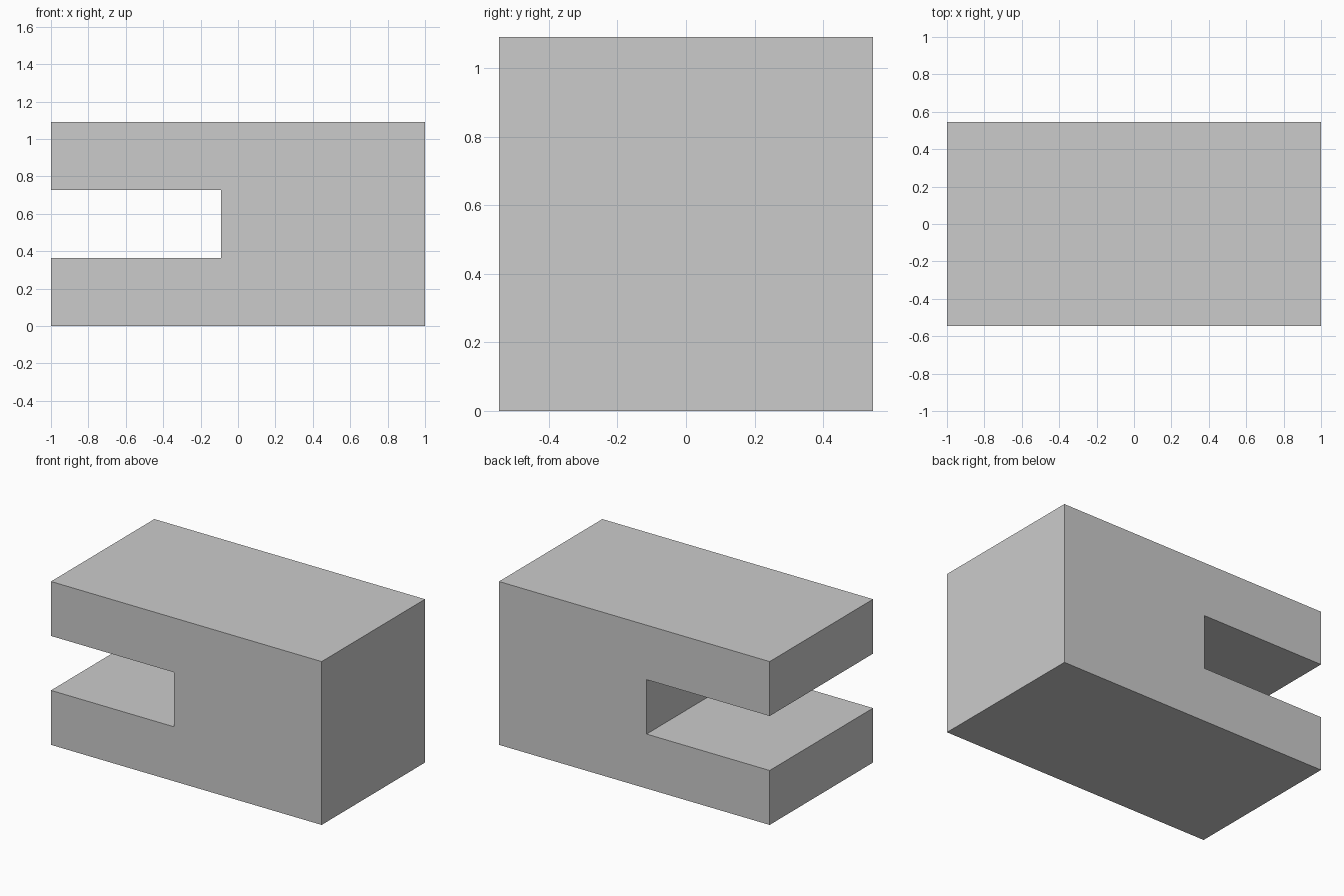
import bpy
import bmesh

if "Cube" in bpy.data.objects:
    bpy.data.objects.remove(bpy.data.objects["Cube"])

U = 1 / 11          # the block is 22 x 12 x 12 units
HALF_DEPTH = 6 * U

# Side profile (x, z): block with a slot open to the left
profile = [(-11, 0), (11, 0), (11, 12), (-11, 12),
           (-11, 8), (-1, 8), (-1, 4), (-11, 4)]

bm = bmesh.new()
verts = [bm.verts.new((x * U, -HALF_DEPTH, z * U)) for x, z in profile]
face = bm.faces.new(verts)

# Extrude the profile through the full depth
result = bmesh.ops.extrude_face_region(bm, geom=[face], use_keep_orig=True)
moved = [g for g in result["geom"] if isinstance(g, bmesh.types.BMVert)]
bmesh.ops.translate(bm, verts=moved, vec=(0, 2 * HALF_DEPTH, 0))
bmesh.ops.recalc_face_normals(bm, faces=bm.faces[:])

mesh = bpy.data.meshes.new("slotted_block")
bm.to_mesh(mesh)
bm.free()
block = bpy.data.objects.new("slotted_block", mesh)
bpy.context.collection.objects.link(block)
